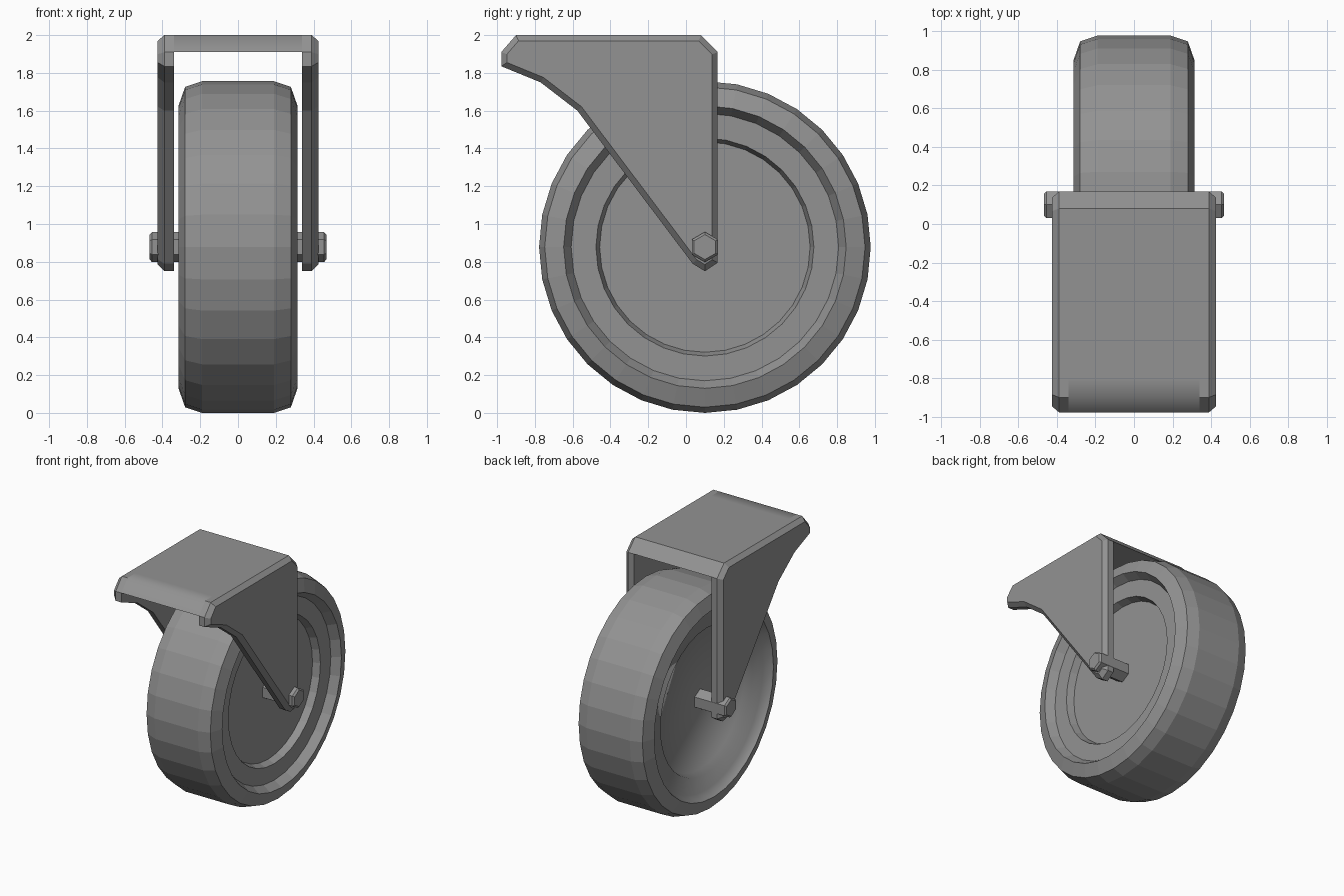
import bpy, bmesh, math
from mathutils import Vector

cube = bpy.data.objects.get("Cube")
if cube:
    bpy.data.objects.remove(cube, do_unlink=True)

grey = bpy.data.materials.new("grey metal")
grey.use_nodes = True
colour = (0.29, 0.29, 0.29, 1)
grey.diffuse_color = colour
grey.node_tree.nodes["Principled BSDF"].inputs["Base Color"].default_value = colour

AXLE_Y, AXLE_Z = 0.10, 0.878


def loft(name, rings, smooth=lambda centre: False):
    """Skin a row of closed rings, capping both ends; smooth picks soft faces."""
    bm = bmesh.new()
    loops = [[bm.verts.new(p) for p in ring] for ring in rings]
    n = len(loops[0])
    for a, b in zip(loops, loops[1:]):
        for i in range(n):
            j = (i + 1) % n
            bm.faces.new((a[i], a[j], b[j], b[i]))
    bm.faces.new(loops[0])
    bm.faces.new(loops[-1])
    bmesh.ops.recalc_face_normals(bm, faces=bm.faces)
    for face in bm.faces:
        face.smooth = smooth(face.calc_center_median())
    mesh = bpy.data.meshes.new(name)
    bm.to_mesh(mesh)
    bm.free()
    mesh.materials.append(grey)
    obj = bpy.data.objects.new(name, mesh)
    bpy.context.collection.objects.link(obj)
    return obj


def disc(x, radius, sides):
    steps = [math.tau * i / sides for i in range(sides)]
    return [(x, AXLE_Y + radius * math.sin(a), AXLE_Z + radius * math.cos(a)) for a in steps]


def inset(outline, d):
    """Move every edge of a clockwise outline inward by d."""
    pts = [Vector(p) for p in outline]
    result = []
    for i, p in enumerate(pts):
        e1 = (p - pts[i - 1]).normalized()
        e2 = (pts[(i + 1) % len(pts)] - p).normalized()
        n1, n2 = Vector((e1.y, -e1.x)), Vector((e2.y, -e2.x))
        result.append(p + (n1 + n2) * d / (1 + n1.dot(n2)))
    return result


def section(x, outline):
    return [(x, p[0], p[1]) for p in outline]


def in_right_recess(c):
    return c.x < -0.15 and math.hypot(c.y - AXLE_Y, c.z - AXLE_Z) < 0.735


# Wheel: rounded tread with a stepped recess each side, softly shaded on the right
half = [(0.19, 0.878), (0.28, 0.848), (0.315, 0.748),
        (0.25, 0.708), (0.25, 0.577), (0.195, 0.557)]
profile = [(-x, r) for x, r in reversed(half)] + half
loft("wheel", [disc(x, r, 32) for x, r in profile], in_right_recess)

# Fork: two tapering side plates with bevelled outer edges
plate = [(-0.90, 2.0), (0.08, 2.0), (0.168, 1.91), (0.168, 0.795), (0.10, 0.75),
         (0.035, 0.79), (-0.575, 1.60), (-0.77, 1.75), (-0.978, 1.835), (-0.978, 1.91)]
for side, s in (("left", 1), ("right", -1)):
    loft(side + "_fork_plate", [section(s * 0.34, plate), section(s * 0.39, plate),
                                section(s * 0.425, inset(plate, 0.03))])
    # Hexagonal bolt head
    loft(side + "_bolt_head", [disc(s * 0.42, 0.08, 6), disc(s * 0.455, 0.08, 6),
                               disc(s * 0.468, 0.066, 6)])

# Top plate joining the fork, with a soft front edge
top = [(-0.978, 1.91), (-0.90, 2.0), (-0.80, 2.0), (0.08, 2.0), (0.168, 1.91)]
loft("top_plate", [section(-0.34, top), section(0.34, top)],
     lambda c: c.y < -0.8 and c.z > 1.94)

# Axle through the wheel
loft("axle", [disc(-0.42, 0.08, 6), disc(0.42, 0.08, 6)])
